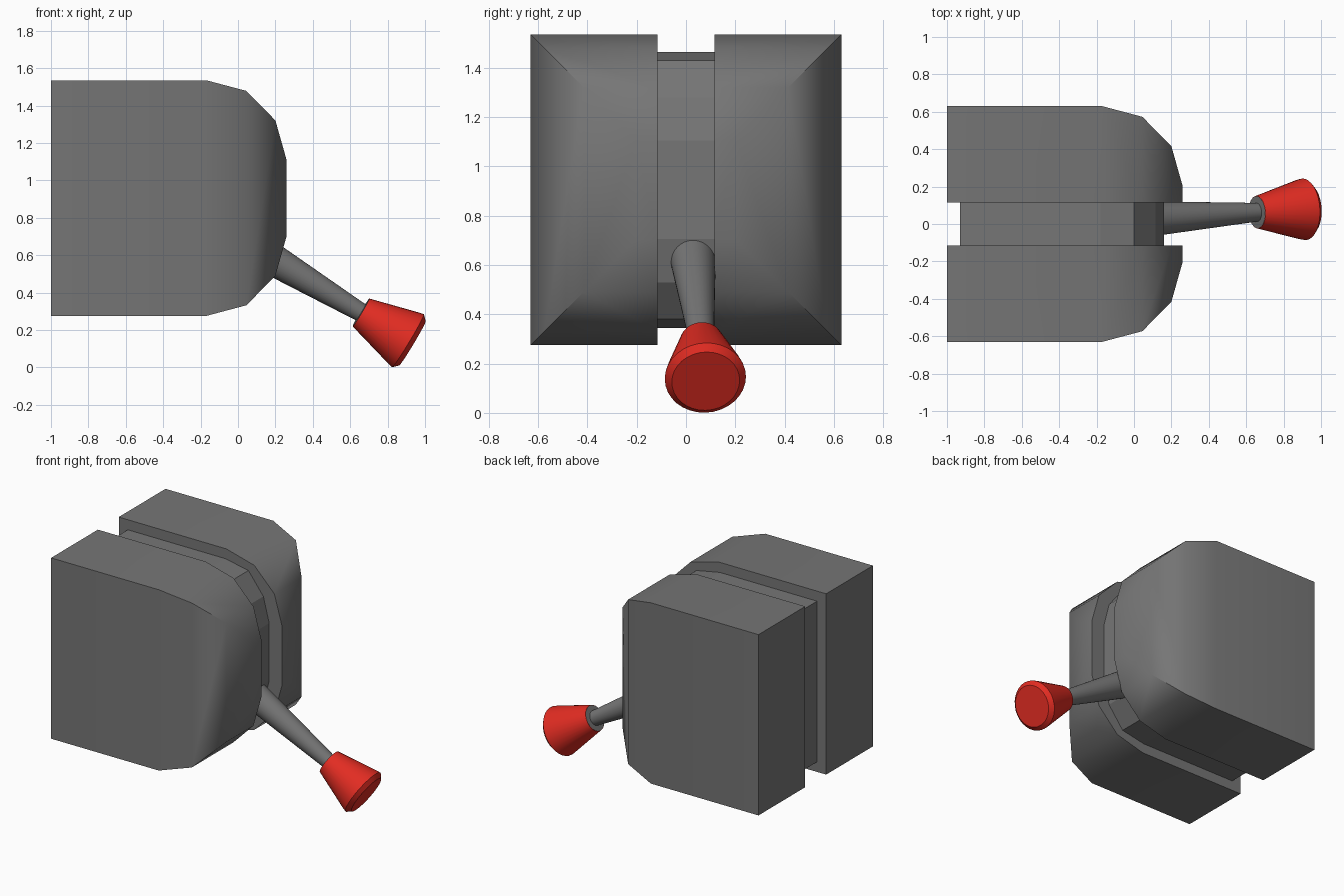
import bpy, bmesh, math
from mathutils import Vector

if "Cube" in bpy.data.objects:
    bpy.data.objects.remove(bpy.data.objects["Cube"])

MID_Z = 0.905   # height of the housing's centre line
GROOVE = 0.115  # half width of the centre groove
DARK = bpy.data.materials.new("dark_grey")
DARK.diffuse_color = (0.18, 0.18, 0.18, 1)
DARK.use_nodes = True
DARK.node_tree.nodes["Principled BSDF"].inputs["Base Color"].default_value = DARK.diffuse_color
RED = bpy.data.materials.new("red")
RED.diffuse_color = (0.76, 0.025, 0.016, 1)
RED.use_nodes = True
RED.node_tree.nodes["Principled BSDF"].inputs["Base Color"].default_value = RED.diffuse_color


def add_object(name, bm, material, angle=None):
    bmesh.ops.recalc_face_normals(bm, faces=bm.faces)
    mesh = bpy.data.meshes.new(name)
    bm.to_mesh(mesh)
    bm.free()
    mesh.materials.append(material)
    obj = bpy.data.objects.new(name, mesh)
    bpy.context.collection.objects.link(obj)
    bpy.ops.object.select_all(action='DESELECT')
    obj.select_set(True)
    bpy.context.view_layer.objects.active = obj
    if angle:
        bpy.ops.object.shade_smooth_by_angle(angle=math.radians(angle))
    return obj


def loft(rings):
    """Skin a list of closed rings and cap both ends."""
    bm = bmesh.new()
    loops = [[bm.verts.new(p) for p in ring] for ring in rings]
    for a, b in zip(loops, loops[1:]):
        n = len(a)
        for i in range(n):
            j = (i + 1) % n
            bm.faces.new((a[i], a[j], b[j], b[i]))
    bm.faces.new(loops[0])
    bm.faces.new(loops[-1])
    return bm


def turned(name, start, end, profile, sides, material):
    """Revolve (distance, radius) pairs around the axis start -> end."""
    axis = (end - start).normalized()
    u = axis.cross(Vector((0, 1, 0))).normalized()
    v = axis.cross(u)
    angles = [2 * math.pi * i / sides for i in range(sides)]
    rings = [[start + axis * d + (u * math.cos(a) + v * math.sin(a)) * r
              for a in angles] for d, r in profile]
    return add_object(name, loft(rings), material, 32)


# Housing: square sections tapering to the rounded front, cut at the groove and mirrored
sections = [(-1.0, 0.63), (-0.17, 0.63), (0.045, 0.573), (0.2, 0.415), (0.26, 0.203)]
bm = loft([[(x, sy * h, MID_Z + sz * h)
            for sy, sz in ((-1, -1), (1, -1), (1, 1), (-1, 1))] for x, h in sections])
bmesh.ops.bisect_plane(bm, geom=bm.verts[:] + bm.edges[:] + bm.faces[:],
                       plane_co=(0, GROOVE, 0), plane_no=(0, 1, 0), clear_inner=True)
bmesh.ops.edgenet_fill(bm, edges=[e for e in bm.edges if e.is_boundary])
housing = add_object("housing_halves", bm, DARK, 35)
mirror = housing.modifiers.new("Mirror", 'MIRROR')
mirror.use_axis = (False, True, False)

# Core slab recessed in the groove
upper = [(-0.93, 0.56), (-0.18, 0.56), (0.0, 0.525), (0.115, 0.375), (0.16, 0.2)]
outline = upper + [(x, -h) for x, h in reversed(upper)]
slab = loft([[(x, y, MID_Z + h) for x, h in outline] for y in (-0.125, 0.125)])
add_object("core_slab", slab, DARK)

# Lever: tapered stem with a collar, and the red knob
base, tip = Vector((0.10, 0.028, 0.628)), Vector((0.90, 0.078, 0.148))
turned("lever_stem", base, tip,
       [(0, 0.093), (0.65, 0.05), (0.651, 0.085), (0.66, 0.085)], 32, DARK)
turned("lever_knob", base, tip,
       [(0.652, 0.087), (0.92, 0.160), (0.945, 0.165), (0.972, 0.138)], 32, RED)
